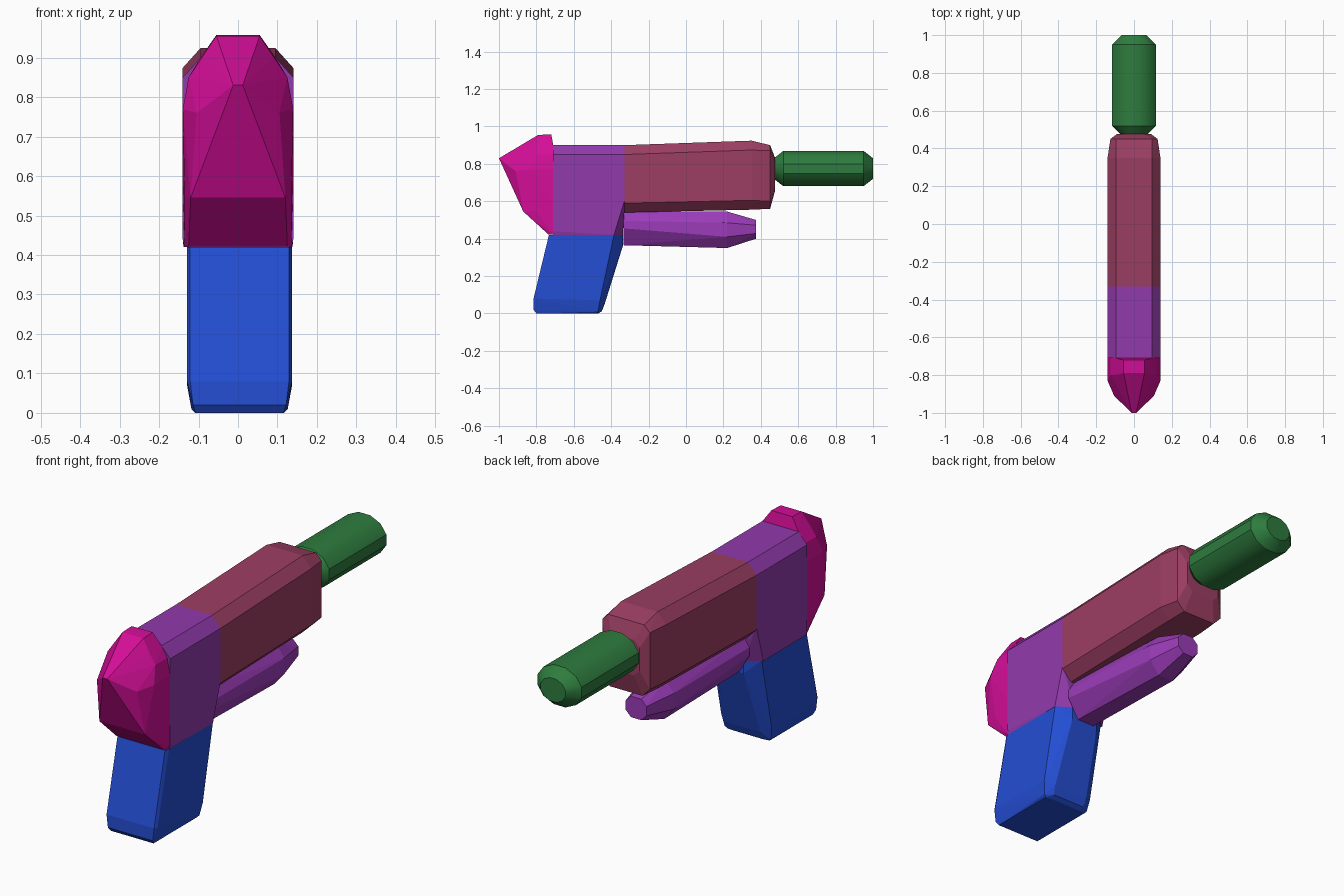
import bpy
import bmesh
import math

cube = bpy.data.objects.get("Cube")
if cube:
    bpy.data.objects.remove(cube, do_unlink=True)


def material(name, rgb):
    """Flat material from 0-255 sRGB values."""
    lin = [((c / 255 + 0.055) / 1.055) ** 2.4 if c > 10 else c / 255 / 12.92 for c in rgb]
    mat = bpy.data.materials.new(name)
    mat.use_nodes = True
    mat.diffuse_color = (*lin, 1)
    bsdf = mat.node_tree.nodes["Principled BSDF"]
    bsdf.inputs["Base Color"].default_value = (*lin, 1)
    bsdf.inputs["Roughness"].default_value = 0.7
    return mat


PINK = material("magenta", (212, 14, 152))
PURPLE = material("purple", (146, 58, 172))
VIOLET = material("bright violet", (156, 60, 186))
MAROON = material("dusty maroon", (156, 62, 98))
GREEN = material("green", (46, 124, 62))
BLUE = material("blue", (36, 78, 212))


def faceted(name, half, mat, shift=0.0, smooth=False):
    """Convex faceted block from points (x, y, z) mirrored across x."""
    bm = bmesh.new()
    for x, y, z in half:
        for s in ((1, -1) if x else (1,)):
            bm.verts.new((s * x + shift, y, z))
    res = bmesh.ops.convex_hull(bm, input=bm.verts[:])
    junk = {e for k in ("geom_interior", "geom_unused") for e in res[k]
            if isinstance(e, bmesh.types.BMVert)}
    bmesh.ops.delete(bm, geom=list(junk), context='VERTS')
    bmesh.ops.dissolve_limit(bm, angle_limit=math.radians(1),
                             verts=bm.verts[:], edges=bm.edges[:])
    bmesh.ops.recalc_face_normals(bm, faces=bm.faces[:])
    mesh = bpy.data.meshes.new(name)
    bm.to_mesh(mesh)
    bm.free()
    mesh.materials.append(mat)
    obj = bpy.data.objects.new(name, mesh)
    bpy.context.collection.objects.link(obj)
    if smooth:
        bpy.ops.object.select_all(action='DESELECT')
        obj.select_set(True)
        bpy.context.view_layer.objects.active = obj
        bpy.ops.object.shade_smooth_by_angle(angle=math.radians(32))
    return obj


def box_ring(y, z0, z1, w, top, bottom):
    """Half of a chamfered rectangle; top and bottom are (inset, drop)."""
    return [(w - top[0], y, z1), (w, y, z1 - top[1]),
            (w, y, z0 + bottom[1]), (w - bottom[0], y, z0)]


def round_ring(y, z, rx, rz, sides=12):
    """Half of an elliptical ring with flat top and sides."""
    k = 1 / math.cos(math.pi / sides)
    return [(rx * k * math.cos(a), y, z + rz * k * math.sin(a))
            for a in ((i + 0.5) * 2 * math.pi / sides - math.pi / 2
                      for i in range(sides // 2))]


# Pointed end cap
faceted("end_cap", [
    (0.012, -1.0, 0.83), (0.055, -0.79, 0.955), (0.055, -0.72, 0.957),
    (0.095, -0.71, 0.90), (0.09, -0.80, 0.90), (0.125, -0.71, 0.85),
    (0.105, -0.91, 0.76), (0.125, -0.80, 0.85), (0.14, -0.83, 0.77),
    (0.14, -0.71, 0.77), (0.12, -0.87, 0.545), (0.135, -0.80, 0.545),
    (0.14, -0.71, 0.60), (0.125, -0.735, 0.422), (0.135, -0.71, 0.422),
], PINK)

# Rear body, cut back at the lower front corners
faceted("rear_body",
        box_ring(-0.71, 0.42, 0.90, 0.14, (0.045, 0.05), (0.004, 0.02))
        + box_ring(-0.33, 0.54, 0.90, 0.14, (0.045, 0.05), (0.03, 0.06))
        + [(0.138, -0.385, 0.42), (0.07, -0.338, 0.42)], PURPLE)

# Barrel housing
faceted("barrel_housing",
        box_ring(-0.33, 0.54, 0.90, 0.14, (0.045, 0.05), (0.05, 0.05))
        + box_ring(0.35, 0.555, 0.924, 0.14, (0.045, 0.05), (0.05, 0.05))
        + box_ring(0.45, 0.56, 0.90, 0.125, (0.03, 0.03), (0.04, 0.04))
        + box_ring(0.477, 0.66, 0.83, 0.09, (0.03, 0.03), (0.03, 0.03)),
        MAROON)

# Muzzle cylinder with chamfered ends
muzzle = []
for y, rx, rz in ((0.47, 0.065, 0.055), (0.52, 0.116, 0.094),
                  (0.95, 0.116, 0.094), (1.0, 0.065, 0.055)):
    muzzle += round_ring(y, 0.775, rx, rz)
faceted("muzzle", muzzle, GREEN, smooth=True)

# Tapered rod under the barrel
faceted("under_barrel",
        box_ring(-0.335, 0.365, 0.545, 0.10, (0.03, 0.05), (0.055, 0.09))
        + box_ring(0.22, 0.35, 0.545, 0.09, (0.045, 0.06), (0.05, 0.06))
        + box_ring(0.375, 0.40, 0.50, 0.055, (0.028, 0.028), (0.028, 0.028)),
        VIOLET)

# Slanted grip with chamfered front corners and softened base
faceted("grip", [
    (0.125, -0.733, 0.42), (0.133, -0.715, 0.42),
    (0.133, -0.385, 0.42), (0.07, -0.338, 0.42), (0.07, -0.338, 0.36),
    (0.125, -0.815, 0.08), (0.133, -0.80, 0.08),
    (0.118, -0.815, 0.02), (0.112, -0.80, 0.0),
    (0.133, -0.46, 0.07), (0.122, -0.47, 0.01), (0.112, -0.475, 0.0),
    (0.09, -0.435, 0.05), (0.085, -0.45, 0.012), (0.08, -0.47, 0.0),
], BLUE, shift=0.004)
